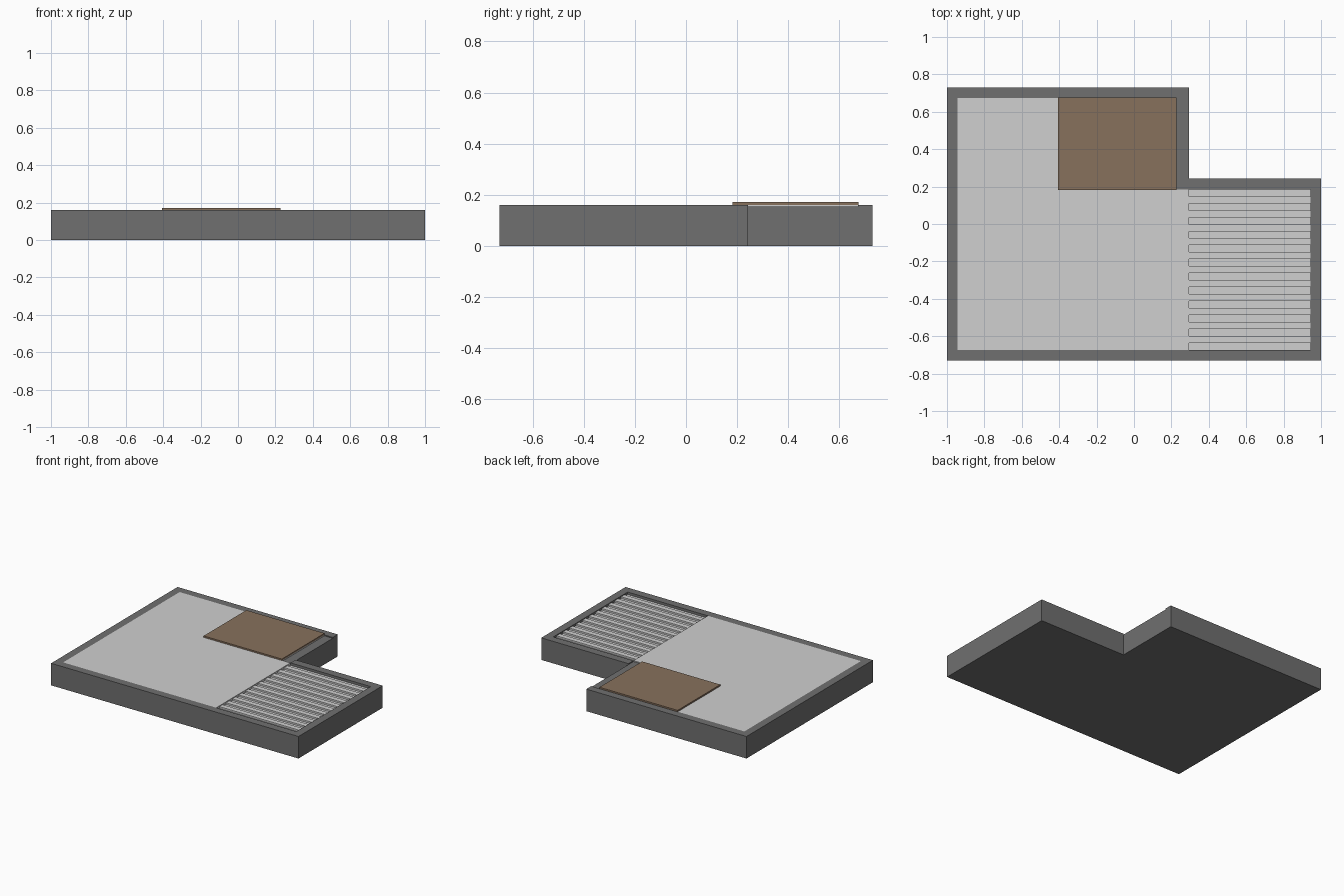
import bpy
import bmesh

cube = bpy.data.objects.get("Cube")
if cube:
    bpy.data.objects.remove(cube, do_unlink=True)


def material(name, rgb):
    mat = bpy.data.materials.new(name)
    mat.use_nodes = True
    colour = (*rgb, 1)
    mat.diffuse_color = colour
    mat.node_tree.nodes["Principled BSDF"].inputs["Base Color"].default_value = colour
    return mat


DARK = material("dark_grey", (0.16, 0.16, 0.16))
LIGHT = material("light_grey", (0.63, 0.63, 0.63))
BROWN = material("brown", (0.245, 0.165, 0.108))


def prism(name, outline, bottom, top, mat):
    """Extrude a flat outline upwards between two heights."""
    bm = bmesh.new()
    face = bm.faces.new([bm.verts.new((x, y, bottom)) for x, y in outline])
    up = bmesh.ops.extrude_face_region(bm, geom=[face])
    for v in up["geom"]:
        if isinstance(v, bmesh.types.BMVert):
            v.co.z = top
    bmesh.ops.recalc_face_normals(bm, faces=bm.faces)
    mesh = bpy.data.meshes.new(name)
    bm.to_mesh(mesh)
    bm.free()
    mesh.materials.append(mat)
    obj = bpy.data.objects.new(name, mesh)
    bpy.context.collection.objects.link(obj)
    return obj


def box(name, x0, x1, y0, y1, bottom, top, mat):
    return prism(name, [(x0, y0), (x1, y0), (x1, y1), (x0, y1)], bottom, top, mat)


# Main levels and plan lines
TOP, BED = 0.161, 0.14
X, Y = 1.0, 0.73
IX, IY = 0.943, 0.673
NX, NY, NYI = 0.295, 0.243, 0.185
SX = 0.227

# L-shaped base
prism("base", [(-X, -Y), (X, -Y), (X, NY), (NX, NY), (NX, Y), (-X, Y)], 0, BED, DARK)

# Raised rim around the base
box("front_rim", -X, X, -Y, -IY, BED, TOP, DARK)
box("right_rim", -X, -IX, -IY, Y, BED, TOP, DARK)
box("back_rim", -IX, NX, IY, Y, BED, TOP, DARK)
box("left_rim", IX, X, -IY, NY, BED, TOP, DARK)
box("notch_rim", NX, IX, NYI, NY, BED, TOP, DARK)
box("notch_ledge", SX, NX, NYI, IY, BED, TOP - 0.007, DARK)

# Main floor, flush with the rim
prism("main_floor", [(-IX, -IY), (NX, -IY), (NX, NYI), (SX, NYI), (SX, IY), (-IX, IY)],
      BED, TOP, LIGHT)

# Recessed wing floor with raised slats
box("wing_floor", NX, IX, -IY, NYI, BED, BED + 0.003, LIGHT)
COUNT = 11
pitch = (NYI + IY) / (COUNT + 0.5)
for i in range(COUNT):
    y = -IY + pitch * (i + 0.5)
    box(f"wing_slat_{i + 1}", NX, IX, y, y + pitch / 2, BED + 0.003, TOP - 0.006, LIGHT)

# Raised platform
box("platform", -0.405, SX, 0.182, 0.675, TOP - 0.001, 0.172, BROWN)
